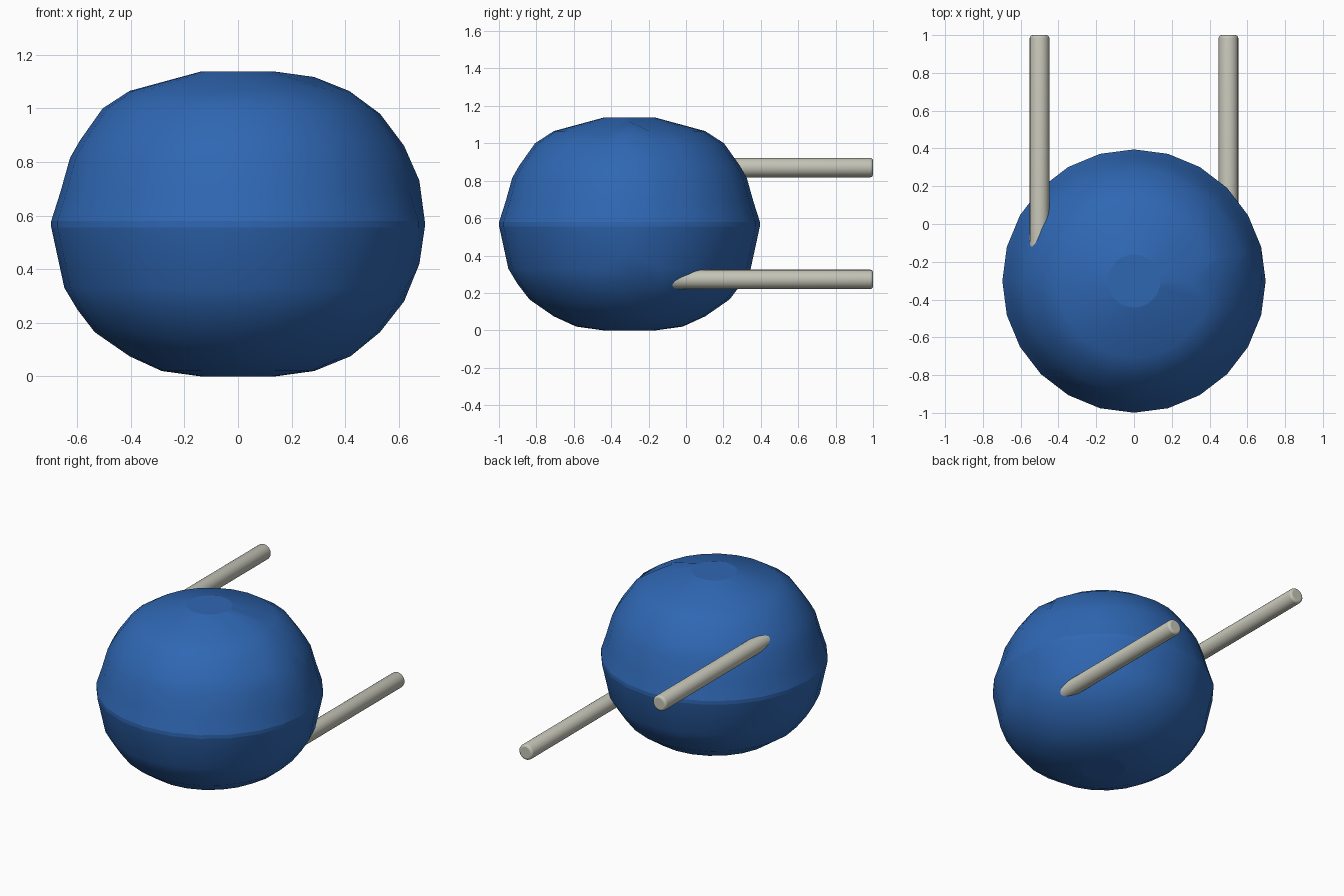
import bpy, bmesh, math
from mathutils import Matrix

if "Cube" in bpy.data.objects:
    bpy.data.objects.remove(bpy.data.objects["Cube"], do_unlink=True)


def material(name, rgb):
    m = bpy.data.materials.new(name)
    m.use_nodes = True
    m.diffuse_color = (*rgb, 1)
    m.node_tree.nodes["Principled BSDF"].inputs["Base Color"].default_value = (*rgb, 1)
    return m


def add_object(name, bm, mat):
    bmesh.ops.recalc_face_normals(bm, faces=bm.faces)
    mesh = bpy.data.meshes.new(name)
    bm.to_mesh(mesh)
    bm.free()
    mesh.materials.append(mat)
    obj = bpy.data.objects.new(name, mesh)
    bpy.context.collection.objects.link(obj)
    return obj


blue = material("blue", (0.028, 0.135, 0.45))
grey = material("warm_grey", (0.56, 0.56, 0.48))

# Body: flattened ball, (radius, height) from top to bottom.
# The seam on the +x side has its own, rounder profile.
SIDES = 24
CENTRE_Y = -0.302
PROFILE = [(.14, 1.137), (.405, 1.065), (.505, 1.0), (.59, .88), (.627, .815), (.662, .69),
           (.697, .58), (.697, .556), (.648, .33), (.60, .25), (.535, .165), (.405, .075),
           (.285, .02), (.14, 0)]
SEAM = [(.14, 1.137), (.285, 1.117), (.415, 1.065), (.53, .98), (.62, .86), (.677, .73),
        (.697, .58), (.697, .556), (.677, .42), (.62, .28), (.53, .165), (.42, .075),
        (.285, .02), (.14, 0)]
SHARP_RINGS = (0, 6, 7, len(PROFILE) - 1)

bm = bmesh.new()
columns = []
for i in range(SIDES):
    a = 2 * math.pi * i / SIDES
    points = SEAM if i == 0 else PROFILE
    columns.append([bm.verts.new((r * math.cos(a), CENTRE_Y + r * math.sin(a), z))
                    for r, z in points])
for i in range(SIDES):
    a, b = columns[i], columns[(i + 1) % SIDES]
    for j in range(len(PROFILE) - 1):
        bm.faces.new((a[j], a[j + 1], b[j + 1], b[j])).smooth = True
# Flat caps at the top and the bottom
for j in (0, -1):
    bm.faces.new([c[j] for c in columns])
# Creases at the cap rims and the waist band
for i in range(SIDES):
    for j in SHARP_RINGS:
        edge = bm.edges.get((columns[i][j], columns[(i + 1) % SIDES][j]))
        edge.smooth = False
add_object("ball_body", bm, blue)

# Rods: straight bars running back from the body, with rounded rims
START, END, RADIUS = -0.25, 1.0, 0.052
for name, x, z in (("upper_right_rod", -0.5, 0.87), ("lower_left_rod", 0.5, 0.272)):
    bm = bmesh.new()
    place = (Matrix.Translation((x, (START + END) / 2, z))
             @ Matrix.Rotation(math.radians(90), 4, "X"))
    bmesh.ops.create_cone(bm, cap_ends=True, segments=24, radius1=RADIUS, radius2=RADIUS,
                          depth=END - START, matrix=place)
    rim = [e for e in bm.edges if all(v.co.y > END - 0.01 for v in e.verts)]
    bmesh.ops.bevel(bm, geom=rim, offset=0.015, segments=3, profile=0.5, affect="EDGES")
    for f in bm.faces:
        f.smooth = len(f.verts) == 4
    add_object(name, bm, grey)
